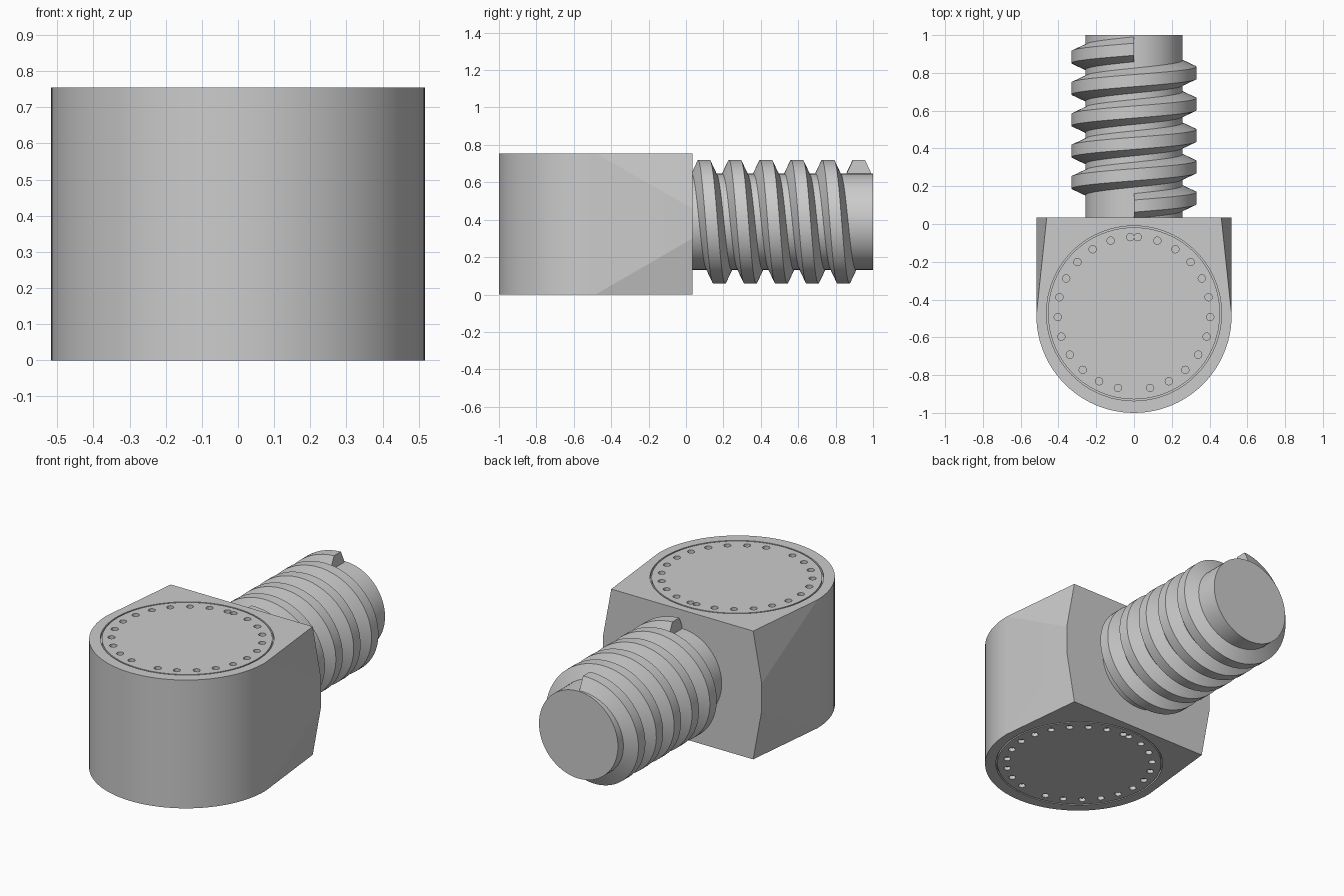
import bpy, bmesh
from math import sin, cos, pi, tau, radians
from mathutils import Matrix, Vector

if "Cube" in bpy.data.objects:
    bpy.data.objects.remove(bpy.data.objects["Cube"])

H, R, CY, BACK = 0.755, 0.517, -0.483, 0.035   # head height, radius, centre, rear face
AXIS, CORE, CREST = 0.389, 0.257, 0.331        # screw axis height and radii
PITCH, TURNS, START, SEG = 0.166, 5, 0.095, 64
RING_Y = -0.473                                # centre of the engraved ring


def finish(name, bm, angle=30):
    bmesh.ops.recalc_face_normals(bm, faces=bm.faces)
    me = bpy.data.meshes.new(name)
    bm.to_mesh(me)
    bm.free()
    ob = bpy.data.objects.new(name, me)
    bpy.context.collection.objects.link(ob)
    bpy.ops.object.select_all(action='DESELECT')
    ob.select_set(True)
    bpy.context.view_layer.objects.active = ob
    if angle:
        bpy.ops.object.shade_smooth_by_angle(angle=radians(angle))
    return ob


def loft(bm, loops, closed):
    """Bridge equal vertex loops; each loop is a closed section."""
    n = len(loops)
    for i in range(n if closed else n - 1):
        a, b = loops[i], loops[(i + 1) % n]
        for j in range(len(a)):
            k = (j + 1) % len(a)
            bm.faces.new((a[j], a[k], b[k], b[j]))


# Engraving cutter: blind holes and a thin groove on both flat sides
bm = bmesh.new()
depth = 0.02
for z in (0, H):
    for i in range(12):
        a = radians(2.8 + 15 * i)
        for s in (-1, 1):
            # the first pair sits close together, nearly touching
            pos = (s * 0.404 * sin(a), RING_Y + 0.404 * cos(a), z)
            bmesh.ops.create_cone(bm, cap_ends=True, segments=16, radius1=0.0195,
                                  radius2=0.0195, depth=2 * depth,
                                  matrix=Matrix.Translation(pos))
    loops = []
    for i in range(96):
        a = tau * i / 96
        loops.append([bm.verts.new((r * sin(a), RING_Y + r * cos(a), z + dz))
                      for r, dz in ((0.455, -depth), (0.463, -depth),
                                    (0.463, depth), (0.455, depth))])
    loft(bm, loops, True)
cutter = finish("engraving_cutter", bm, None)
cutter.hide_render = True

# Head: half-round block whose rear corners are bevelled to points
bm = bmesh.new()
pts = [(R * cos(pi + pi * i / 48), CY + R * sin(pi + pi * i / 48), z)
       for i in range(49) for z in (0, H)]
for s in (-1, 1):
    pts += [(s * R, BACK, 0.30), (s * R, BACK, 0.46),
            (s * 0.462, BACK, 0), (s * 0.462, BACK, H)]
bmesh.ops.convex_hull(bm, input=[bm.verts.new(p) for p in pts])
bmesh.ops.dissolve_limit(bm, angle_limit=radians(0.5), verts=bm.verts, edges=bm.edges)
head = finish("head", bm, None)
mod = head.modifiers.new("engraving", 'BOOLEAN')
mod.object = cutter
mod.solver = 'EXACT'
bpy.ops.object.modifier_apply(modifier=mod.name)
bpy.data.objects.remove(cutter)
bpy.ops.object.shade_smooth_by_angle(angle=radians(8))

# Shaft core
bm = bmesh.new()
y0, y1 = BACK - 0.005, 1.0
bmesh.ops.create_cone(bm, cap_ends=True, segments=SEG, radius1=CORE, radius2=CORE,
                      depth=y1 - y0, matrix=Matrix.Translation((0, (y0 + y1) / 2, AXIS))
                      @ Matrix.Rotation(-pi / 2, 4, 'X'))
finish("shaft_core", bm)

# Thread: trapezoid section swept along a helix, blunt at both ends
bm = bmesh.new()
section = [(-0.068, CORE - 0.004), (-0.032, CREST), (0.032, CREST), (0.068, CORE - 0.004)]
loops = []
for i in range(SEG * TURNS + 1):
    a = tau * i / SEG
    y = START + PITCH * i / SEG
    loops.append([bm.verts.new((r * sin(a), y + dy, AXIS + r * cos(a)))
                  for dy, r in section])
loft(bm, loops, False)
bm.faces.new(loops[0])
bm.faces.new(loops[-1])
finish("screw_thread", bm)
